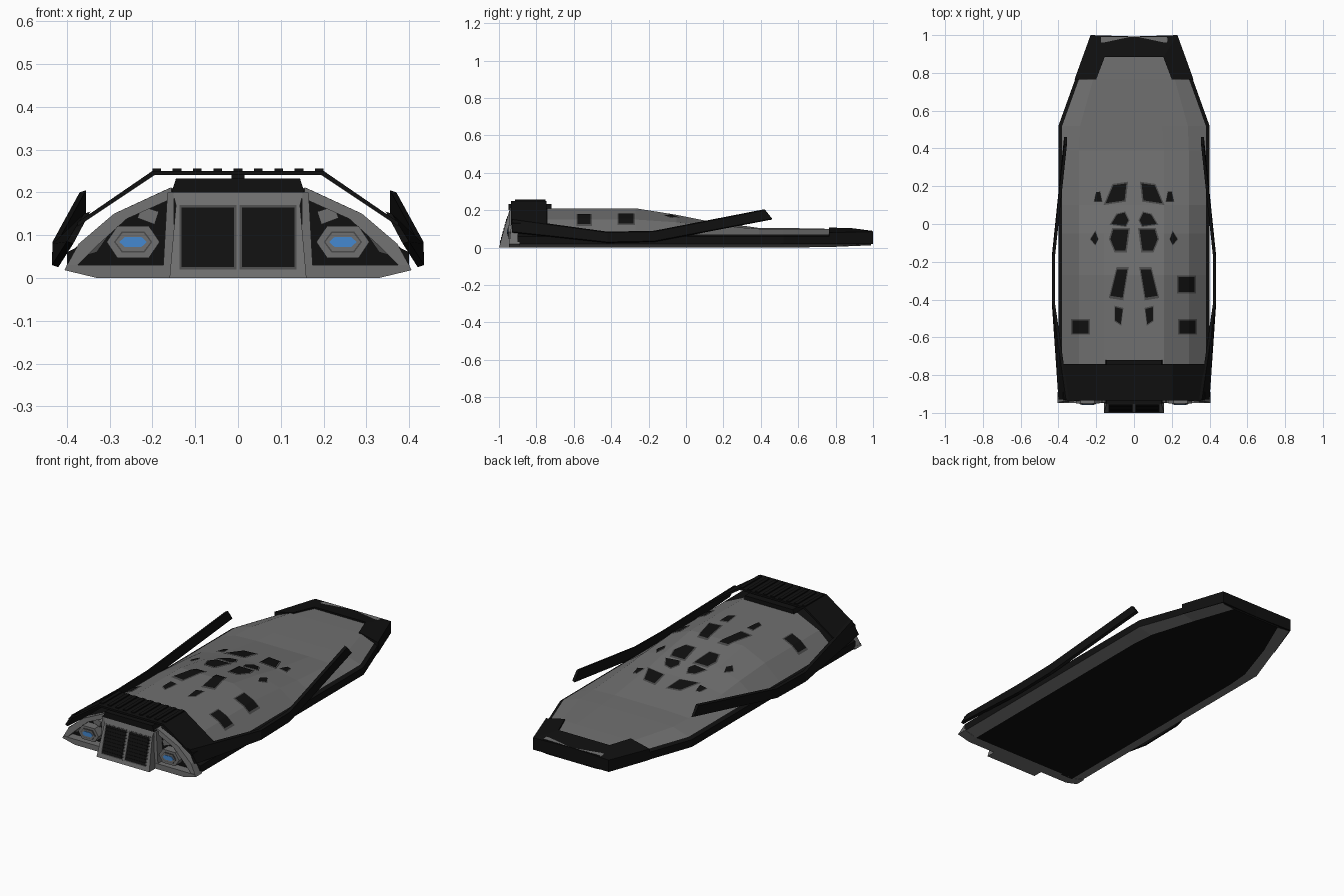
import bpy, bmesh

if "Cube" in bpy.data.objects:
    bpy.data.objects.remove(bpy.data.objects["Cube"])

def material(name, rgb):
    m = bpy.data.materials.new(name)
    m.diffuse_color = (*rgb, 1)
    m.use_nodes = True
    m.node_tree.nodes["Principled BSDF"].inputs["Base Color"].default_value = m.diffuse_color
    return m

GREY = material("hull grey", (0.16, 0.16, 0.16))
DARK = material("dark grey", (0.07, 0.07, 0.07))
BLACK = material("black", (0.005, 0.005, 0.005))
BLUE = material("glow blue", (0.06, 0.25, 0.63))

def add(name, bm, mats):
    me = bpy.data.meshes.new(name)
    bm.to_mesh(me)
    bm.free()
    for m in mats:
        me.materials.append(m)
    ob = bpy.data.objects.new(name, me)
    bpy.context.collection.objects.link(ob)
    return ob

def loft(name, rings, mats, mirror=False, rule=None):
    """Skin equal-sized rings, cap both ends, optionally repeat on the other side."""
    bm = bmesh.new()
    for sx in ((1, -1) if mirror else (1,)):
        vs = [[bm.verts.new((sx * x, y, z)) for x, y, z in r] for r in rings]
        n = len(rings[0])
        for j in range(len(rings) - 1):
            for i in range(n):
                k = (i + 1) % n
                f = bm.faces.new((vs[j][i], vs[j][k], vs[j + 1][k], vs[j + 1][i]))
                f.material_index = rule(j, i) if rule else 0
        for r in (vs[0], vs[-1]):
            f = bm.faces.new(r)
            f.material_index = rule(-1, 0) if rule else 0
    bmesh.ops.recalc_face_normals(bm, faces=bm.faces)
    return add(name, bm, mats)

def prism(name, poly, y0, y1, mat, mirror=False, tilt=0.0):
    """Extrude an x-z polygon along y; tilt leans the front face back."""
    return loft(name, [[(x, y0 + tilt * z, z) for x, z in poly],
                       [(x, y1, z) for x, z in poly]], [mat], mirror)

def rect(x0, x1, z0, z1):
    return [(x0, z0), (x1, z0), (x1, z1), (x0, z1)]

# Hull stations: y, bottom half width, bottom z, half width, shoulder x/z, deck x/z
ST = [(-0.90, .33, 0, .40, .29, .15, .16, .21),
      (-0.74, .33, 0, .40, .29, .15, .16, .21),
      (-0.27, .33, 0, .40, .29, .15, .16, .21),
      (-0.05, .33, 0, .40, .29, .135, .16, .175),
      (0.10, .33, 0, .40, .29, .12, .16, .145),
      (0.39, .33, 0, .40, .29, .10, .16, .105),
      (0.52, .32, 0, .40, .285, .10, .15, .105),
      (0.77, .24, .003, .31, .215, .10, .13, .10),
      (0.99, .15, .012, .228, .17, .09, .10, .09)]

def ring(s):
    y, wb, zb, w, sx, sz, tx, tz = s
    half = [(wb, zb), (w, .02), (w, .06), (w - .02, .07), (sx, sz), (tx, tz)]
    return [(x, y, z) for x, z in half] + [(-x, y, z) for x, z in reversed(half)]

def hull_rule(j, i):
    black = j == -1 or i in (1, 2, 8, 9, 11) or (j == 0 and 2 < i < 8)
    return 1 if black else 0

loft("hull", [ring(s) for s in ST], [GREY, BLACK], rule=hull_rule)

def section_z(s, x):
    pts = [(0, s[7]), (s[6], s[7]), (s[4], s[5]), (s[3] - .02, .07)]
    for (xa, za), (xb, zb) in zip(pts, pts[1:]):
        if x <= xb:
            return za + (zb - za) * (x - xa) / (xb - xa)
    return .07

def hull_z(x, y):
    for a, b in zip(ST, ST[1:]):
        if y <= b[0]:
            t = (y - a[0]) / (b[0] - a[0])
            return section_z(a, abs(x)) * (1 - t) + section_z(b, abs(x)) * t
    return ST[-1][7]

def patch(name, polys, scale, offset, mat):
    """Thin plates that follow the hull surface."""
    bm = bmesh.new()
    for p in polys:
        cx = sum(q[0] for q in p) / len(p)
        cy = sum(q[1] for q in p) / len(p)
        bm.faces.new([bm.verts.new((cx + (x - cx) * scale, cy + (y - cy) * scale, 0))
                      for x, y in p])
    cuts = [((x, 0, 0), (1, 0, 0)) for x in (-.29, -.16, .16, .29)]
    cuts += [((0, s[0], 0), (0, 1, 0)) for s in ST]
    for co, no in cuts:
        bmesh.ops.bisect_plane(bm, geom=bm.verts[:] + bm.edges[:] + bm.faces[:],
                               plane_co=co, plane_no=no)
    for v in bm.verts:
        v.co.z = hull_z(v.co.x, v.co.y) + offset
    for f in bm.faces:
        f.normal_update()
        if f.normal.z < 0:
            f.normal_flip()
    add(name, bm, [mat])

# Deck windows and hatches
win = [[(.04, .215), (.11, .205), (.15, .11), (.05, .125)],
       [(.18, .17), (.20, .17), (.21, .12), (.17, .12)],
       [(.03, .02), (.05, .06), (.09, .05), (.12, 0), (.045, -.01)],
       [(.03, -.03), (.11, -.03), (.125, -.08), (.10, -.14), (.045, -.14)],
       [(.19, -.08), (.205, -.04), (.23, -.08), (.205, -.11)],
       [(.035, -.24), (.09, -.24), (.125, -.38), (.06, -.39)],
       [(.06, -.45), (.10, -.44), (.10, -.51), (.07, -.53)],
       [(.24, -.51), (.325, -.51), (.325, -.58), (.24, -.58)]]
win += [[(-x, y) for x, y in p] for p in win]
win.append([(.235, -.28), (.32, -.28), (.32, -.36), (.235, -.36)])
patch("window_rims", win, 1.18, .003, DARK)
patch("windows", win, 1.0, .006, BLACK)

# Black bow armour: two side plates and a nose plate
def bow(name, pts):
    loft(name, [[(x, y, .02) for x, y, z in pts], pts], [BLACK], True)

bow("bow_side_armour", [(.315, .765, .08), (.23, 1.0, .085), (.155, .885, .104), (.20, .765, .107)])
bow("bow_nose_armour", [(.23, 1.0, .085), (0, .993, .09), (0, .885, .104), (.155, .885, .104)])

# Long bent side rails: y/z of top edge, y/z of bottom edge, x at top and bottom
rail = [(.42, .205, .46, .15, .355, .355), (-.17, .09, -.17, .03, .418, .42),
        (-.42, .085, -.42, .025, .418, .42), (-.93, .155, -.93, .08, .345, .385)]
loft("side_rails", [[(xt, yt, zt), (xt + .015, yt, zt - .005),
                     (xb + .015, yb, zb + .005), (xb, yb, zb)]
                    for yt, zt, yb, zb, xt, xb in rail], [BLACK], True)

# Raised ribbed cover over the engine end
prism("engine_cover", [(.375, .12), (.375, .13), (.20, .25), (-.20, .25), (-.375, .13),
                       (-.375, .12), (-.195, .24), (.195, .24)], -.935, -.745, BLACK)
for i in range(9):
    x = (i - 4) * .0475
    prism("cover_rib", rect(x - .01, x + .01, .245, .256), -.915, -.75, BLACK)
prism("cover_mount", [(.155, .20), (.145, .232), (-.145, .232), (-.155, .20)], -.95, -.72, BLACK)
prism("cover_post", rect(-.015, .015, .225, .245), -.90, -.78, BLACK)

# Grey end frames around the engine bays
prism("bay_arch", [(.405, .02), (.372, .08), (.29, .15), (.155, .212),
                   (.155, .185), (.26, .138), (.335, .07), (.375, .03)],
      -.947, -.89, GREY, True, .1)
prism("bay_sill", [(.155, 0), (.33, 0), (.405, .018), (.40, .03), (.155, .03)],
      -.947, -.89, GREY, True)
prism("bay_column", [(.15, .02), (.175, .02), (.165, .20), (.15, .20)], -.945, -.89, GREY, True)
prism("bay_strut", [(.185, .155), (.225, .168), (.235, .14), (.195, .125)], -.925, -.89, GREY, True)
prism("bay_panel", [(.285, .125), (.33, .06), (.365, .05), (.30, .125)], -.92, -.89, DARK, True)

# Six-sided engines with glowing slots
def hexagon(k, kz):
    return [(.245 + x * k, .084 + z * kz) for x, z in
            ((.062, 0), (.037, .037), (-.037, .037), (-.062, 0), (-.037, -.037), (.037, -.037))]

prism("engine_body", hexagon(1, 1), -.95, -.89, GREY, True)
prism("engine_inset", hexagon(.72, .66), -.953, -.94, DARK, True)
prism("engine_ring", hexagon(.66, .58), -.955, -.94, GREY, True)
prism("engine_glow", hexagon(.52, .32), -.958, -.94, BLUE, True)

# Central door block, leaning back
TILT = .28
prism("door_block", [(.16, 0), (.145, .17), (.155, .21), (-.155, .21), (-.145, .17), (-.16, 0)],
      -1.0, -.89, GREY, tilt=TILT)

def on_door(name, poly, lift, mat):
    loft(name, [[(x, -1.0 + TILT * z - lift, z) for x, z in poly],
                [(x, -.99 + TILT * z, z) for x, z in poly]], [mat], True)

on_door("door_border", rect(.004, .137, .02, .17), .001, DARK)
on_door("door_panel", rect(.009, .132, .025, .165), .002, BLACK)
for i in range(8):
    z = .032 + i * .0165
    on_door("door_slat", rect(.014, .127, z, z + .008), .004, BLACK)
